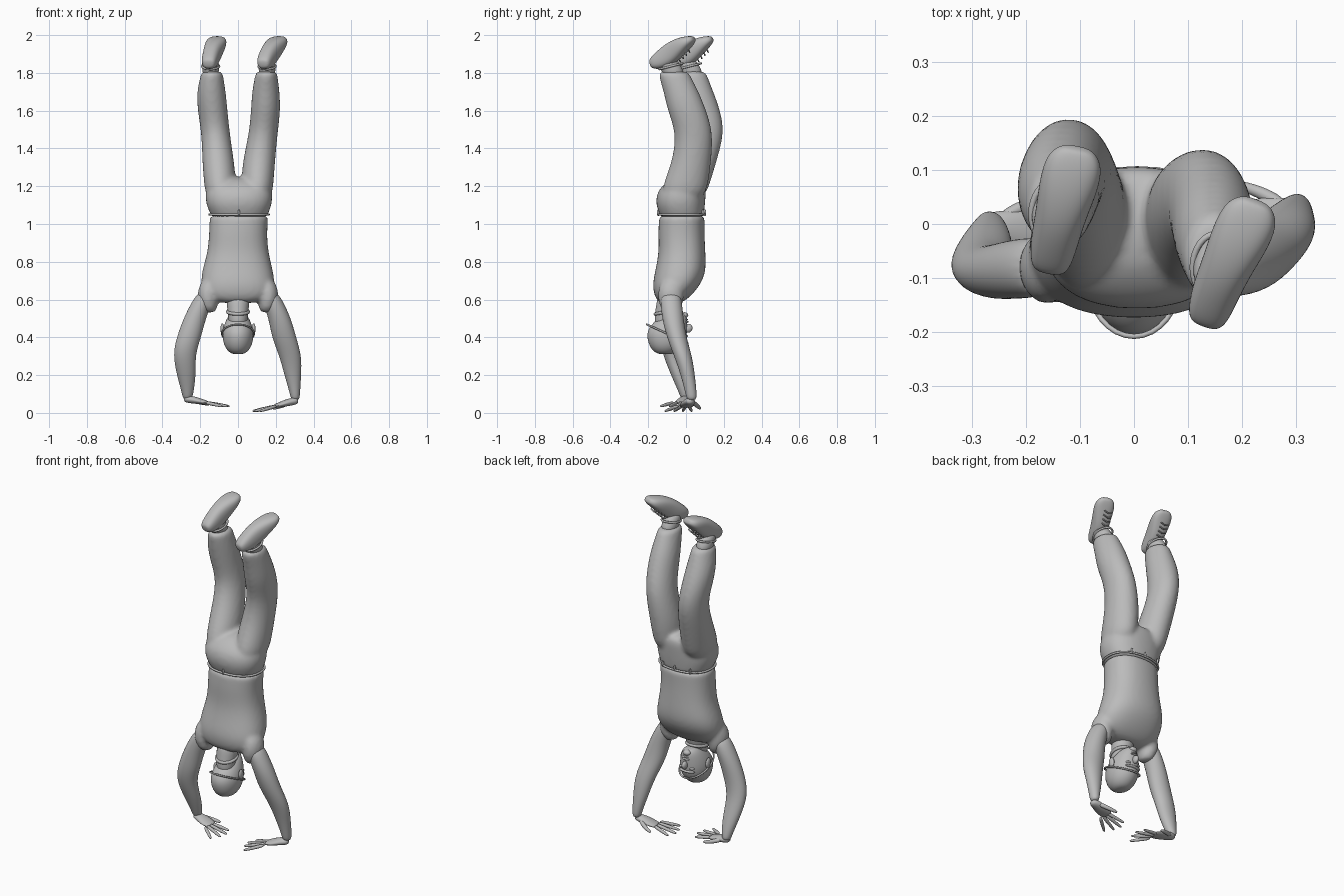
import bpy, bmesh, math
from mathutils import Vector, Matrix

if "Cube" in bpy.data.objects:
    bpy.data.objects.remove(bpy.data.objects["Cube"], do_unlink=True)

grey = bpy.data.materials.new("plain grey")
grey.use_nodes = True
grey.diffuse_color = (0.5, 0.5, 0.5, 1)
grey.node_tree.nodes["Principled BSDF"].inputs["Base Color"].default_value = grey.diffuse_color


def add_loft(bm, rings, upright=True, sides=16, power=2.0):
    """Skin a closed tube through rings of (x, y, z, half width, half depth)."""
    centres = [Vector(ring[:3]) for ring in rings]
    loops = []
    for i, (centre, ring) in enumerate(zip(centres, rings)):
        if upright:
            across, deep = Vector((1, 0, 0)), Vector((0, 1, 0))
        else:
            along = centres[min(i + 1, len(rings) - 1)] - centres[max(i - 1, 0)]
            across = along.cross(Vector((0, 0, 1))).normalized()
            deep = across.cross(along).normalized()
        loop = []
        for k in range(sides):
            angle = math.tau * k / sides
            c, s = math.cos(angle), math.sin(angle)
            u = math.copysign(abs(c) ** (2 / power), c) * ring[3]
            v = math.copysign(abs(s) ** (2 / power), s) * ring[4]
            loop.append(bm.verts.new(centre + across * u + deep * v))
        loops.append(loop)
    for low, high in zip(loops, loops[1:]):
        for k in range(sides):
            n = (k + 1) % sides
            bm.faces.new((low[k], low[n], high[n], high[k]))
    bm.faces.new(loops[0][::-1])
    bm.faces.new(loops[-1])


def finish(name, bm, smooth_level=2, voxel=None):
    """Turn the bmesh into a smooth grey object, optionally fused into one skin."""
    bmesh.ops.recalc_face_normals(bm, faces=bm.faces)
    mesh = bpy.data.meshes.new(name)
    bm.to_mesh(mesh)
    bm.free()
    mesh.materials.append(grey)
    mesh.shade_smooth()
    obj = bpy.data.objects.new(name, mesh)
    bpy.context.collection.objects.link(obj)
    if smooth_level:
        subdivide = obj.modifiers.new("Subdivide", "SUBSURF")
        subdivide.levels = subdivide.render_levels = smooth_level
    if voxel:
        fuse = obj.modifiers.new("Fuse", "REMESH")
        fuse.mode = "VOXEL"
        fuse.voxel_size = voxel
        fuse.use_smooth_shade = True
        relax = obj.modifiers.new("Relax", "SMOOTH")
        relax.factor = 0.5
        relax.iterations = 5
    return obj


def loft(name, rings, **options):
    bm = bmesh.new()
    add_loft(bm, rings, **options)
    return finish(name, bm)


def ellipsoid(name, centre, radii, tilt=0):
    bm = bmesh.new()
    place = Matrix.Translation(centre) @ Matrix.Rotation(tilt, 4, "X") @ Matrix.Diagonal((*radii, 1))
    bmesh.ops.create_uvsphere(bm, u_segments=16, v_segments=10, radius=1, matrix=place)
    return finish(name, bm, smooth_level=0)


def tube(name, points, radius, closed=False):
    curve = bpy.data.curves.new(name, "CURVE")
    curve.dimensions = "3D"
    curve.bevel_depth = radius
    curve.bevel_resolution = 2
    curve.use_fill_caps = True
    spline = curve.splines.new("POLY")
    spline.points.add(len(points) - 1)
    for target, point in zip(spline.points, points):
        target.co = (*point, 1)
    spline.use_smooth = True
    spline.use_cyclic_u = closed
    curve.materials.append(grey)
    obj = bpy.data.objects.new(name, curve)
    bpy.context.collection.objects.link(obj)


def ellipse(centre, rx, ry, tilt=0, count=32, power=2.0):
    points = []
    for k in range(count):
        c, s = math.cos(math.tau * k / count), math.sin(math.tau * k / count)
        x = math.copysign(abs(c) ** (2 / power), c) * rx
        y = math.copysign(abs(s) ** (2 / power), s) * ry
        points.append(Vector(centre) + Vector((x, y, y * tilt)))
    return points


# Shirt: chest and two shoulders fused together
shirt = bmesh.new()
add_loft(shirt, [(.005, -.022, 1.05, .157, .122), (.005, -.022, 1.03, .158, .123),
                 (0, -.025, .95, .156, .125), (0, -.02, .85, .163, .125),
                 (-.003, -.028, .75, .193, .138), (0, -.05, .68, .2, .13),
                 (0, -.07, .62, .185, .1), (0, -.08, .59, .13, .07),
                 (0, -.08, .58, .06, .04)], power=2.3)
for side in (-1, 1):
    add_loft(shirt, [(side * .14, -.07, .72, .04, .05), (side * .16, -.08, .66, .055, .07),
                     (side * .16, -.08, .59, .055, .07), (side * .15, -.08, .545, .04, .05),
                     (side * .15, -.08, .53, .02, .025)])
finish("shirt", shirt, voxel=.011)

# Trousers: pelvis and two legs fused together
trousers = bmesh.new()
add_loft(trousers, [(.007, -.022, 1.03, .15, .116), (.007, -.022, 1.05, .153, .118),
                    (.005, -.03, 1.1, .178, .133), (.005, -.025, 1.17, .183, .133),
                    (.005, 0, 1.22, .16, .11), (.005, .015, 1.25, .08, .07)], power=2.3)
add_loft(trousers, [(.1, -.02, 1.12, .08, .115), (.103, 0, 1.22, .087, .122),
                    (.11, .03, 1.33, .088, .105), (.134, .047, 1.48, .077, .1),
                    (.147, .005, 1.6, .08, .105), (.147, -.025, 1.7, .075, .095),
                    (.15, -.063, 1.79, .06, .085), (.15, -.066, 1.81, .055, .078)])
add_loft(trousers, [(-.09, -.02, 1.12, .08, .115), (-.095, .01, 1.22, .087, .122),
                    (-.105, .055, 1.33, .086, .108), (-.118, .11, 1.48, .076, .097),
                    (-.135, .085, 1.6, .081, .1), (-.142, .055, 1.7, .079, .092),
                    (-.138, .03, 1.79, .06, .082), (-.138, .028, 1.81, .055, .075)])
finish("trousers", trousers, voxel=.011)

# Waist hem and belt loops
tube("waist_hem", ellipse((.006, -.022, 1.05), .157, .123, power=2.3), .006, closed=True)
for x, y in ((.005, -.147), (-.09, .09), (.09, .09), (.005, .1)):
    ellipsoid("belt_loop", (x, y, 1.06), (.006, .007, .018))

# Arms
loft("left_arm", [(.165, -.08, .64, .04, .045), (.18, -.08, .6, .055, .058),
                  (.222, -.07, .5, .06, .058), (.243, -.05, .4, .066, .053),
                  (.279, -.015, .3, .06, .048), (.29, .01, .2, .045, .038),
                  (.302, .028, .1, .027, .03), (.303, .03, .065, .022, .025)])
loft("right_arm", [(-.165, -.08, .64, .04, .045), (-.185, -.08, .6, .055, .058),
                   (-.23, -.085, .5, .06, .055), (-.26, -.09, .4, .066, .05),
                   (-.286, -.08, .31, .06, .045), (-.273, -.04, .2, .052, .04),
                   (-.266, -.005, .1, .03, .03), (-.268, 0, .07, .023, .025)])


# Hands: flat palm, four spread fingers and a thumb
def hand(label, side, wrist, drop):
    wrist = Vector(wrist)

    def at(inward, y, z):
        return wrist + Vector((-side * inward, y, z * drop))

    palm = [(-.02, 0, .0, .02, .018), (.02, -.003, -.1, .032, .021),
            (.06, -.012, -.3, .041, .017), (.1, -.02, -.5, .038, .011), (.112, -.022, -.55, .03, .008)]
    loft(label + "_palm", [(*at(*row[:3]), *row[3:]) for row in palm], upright=False)
    for number, length in enumerate((.205, .225, .215, .185)):
        spread = .016 - .025 * number
        tip = at(length, spread * 1.9 - .022, -1)
        root = at(.095, spread * .75 - .018, -.5)
        stages = ((0, .011), (.5, .01), (.9, .008), (1, .004))
        loft(label + "_finger", [(*root.lerp(tip, t), r, r) for t, r in stages],
             upright=False, sides=8)
    thumb = ((.02, .01, -.1, .014), (.06, .035, -.45, .013), (.105, .05, -.7, .01), (.12, .052, -.75, .005))
    loft(label + "_thumb", [(*at(*row[:3]), row[3], row[3]) for row in thumb], upright=False, sides=8)


hand("left", 1, (.3, .022, .065), .056)
hand("right", -1, (-.268, -.002, .075), .04)


# Shoes with ankle, sole edge and laces
def shoe(label, heel_x, toe_x, shift):
    rows = [(0, -.188, 1.846, .022, .018), (.05, -.175, 1.85, .038, .033),
            (.2, -.13, 1.868, .045, .052), (.45, -.075, 1.908, .048, .058),
            (.7, -.025, 1.945, .056, .046), (.9, .015, 1.968, .054, .03),
            (.97, .036, 1.979, .038, .018), (1, .043, 1.983, .02, .01)]
    path = [(heel_x + (toe_x - heel_x) * t, y + shift, z, w, h) for t, y, z, w, h in rows]
    loft(label + "_shoe", path, upright=False, power=2.5)
    x = heel_x + (toe_x - heel_x) * .25
    loft(label + "_ankle", [(x, shift - .065, 1.78, .042, .055), (x, shift - .075, 1.82, .046, .06),
                            (x, shift - .095, 1.86, .045, .055), (x, shift - .1, 1.88, .03, .04)])
    tube(label + "_shoe_collar", ellipse((x, shift - .08, 1.835), .045, .062, tilt=.25), .006, closed=True)
    for step in range(4):
        t = step / 3
        cx = heel_x + (toe_x - heel_x) * (.45 + .25 * t)
        y, z = shift - .035 + .05 * t, 1.863 + .05 * t
        tube(label + "_lace", [(cx - .025, y, z + .008), (cx, y + .004, z - .003),
                               (cx + .025, y, z + .008)], .004)


shoe("left", .13, .225, 0)
shoe("right", -.158, -.105, .098)

# Head, neck and collar
loft("head", [(0, -.11, .31, .025, .03), (0, -.11, .322, .05, .06), (0, -.106, .35, .072, .087),
              (0, -.102, .39, .083, .105), (0, -.1, .43, .084, .108), (0, -.088, .47, .074, .096),
              (0, -.065, .51, .055, .072), (0, -.05, .53, .036, .045), (0, -.048, .535, .02, .025)])
loft("neck", [(0, -.115, .44, .045, .045), (0, -.115, .5, .052, .055),
              (0, -.1, .56, .058, .06), (0, -.085, .64, .07, .065)])
tube("collar", ellipse((0, -.105, .535), .055, .058, tilt=.2), .009, closed=True)

# Cap edge, running from the forehead down behind the ears
tube("cap_edge", ellipse((0, -.1, .42), .085, .108, tilt=-.45), .005, closed=True)

# Face
ellipsoid("nose", (0, .012, .448), (.014, .022, .024), tilt=-.4)
ellipsoid("brow", (0, -.01, .408), (.05, .02, .01))
ellipsoid("upper_lip", (0, .002, .482), (.024, .012, .006))
ellipsoid("lower_lip", (0, -.002, .494), (.02, .012, .006))
ellipsoid("chin", (0, -.008, .517), (.024, .02, .016))
for side in (-1, 1):
    name = "left" if side > 0 else "right"
    ellipsoid(name + "_eye", (side * .032, -.01, .428), (.015, .012, .008))
    ellipsoid(name + "_ear", (side * .083, -.09, .445), (.01, .02, .03), tilt=.2)
